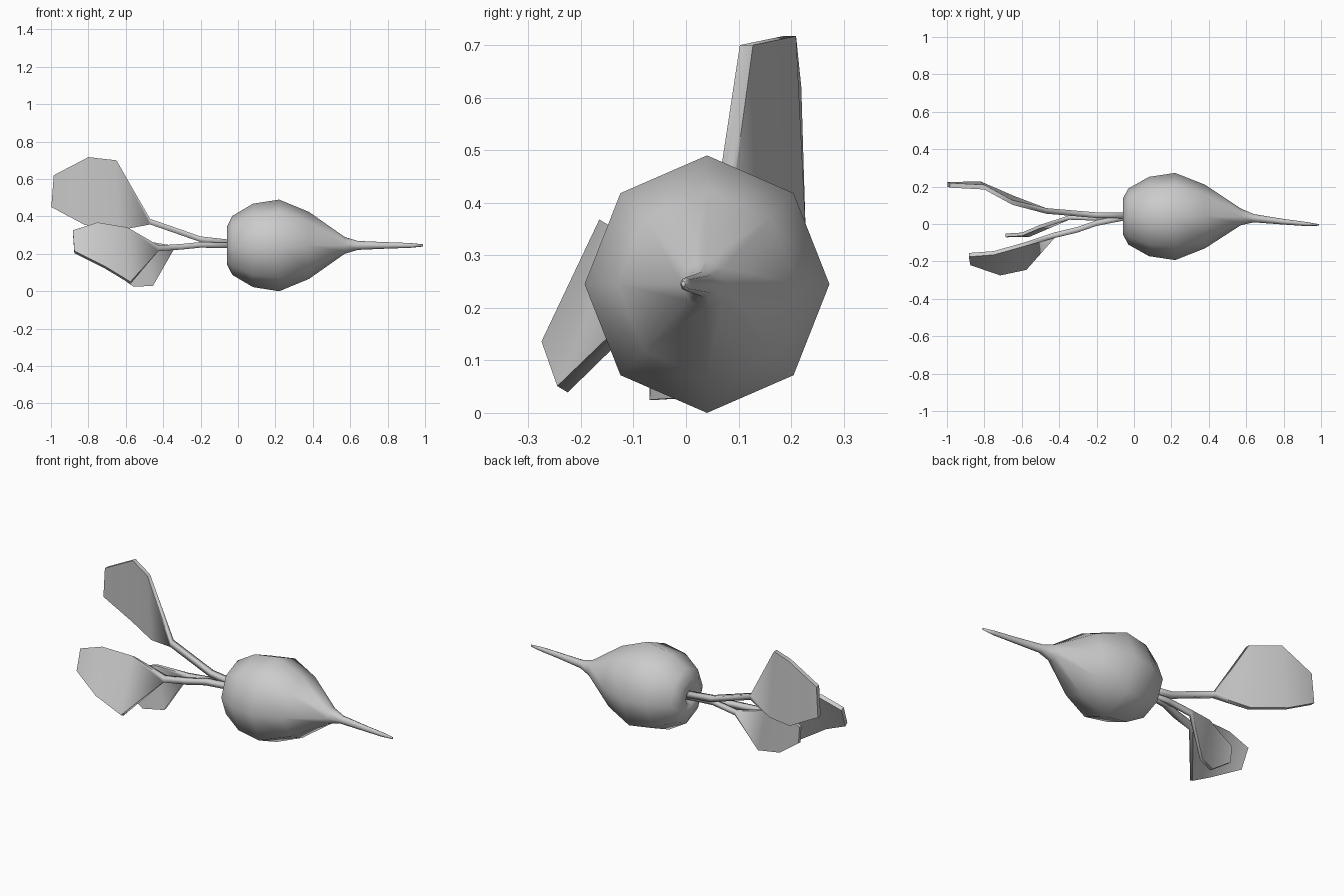
import bpy, bmesh
from math import cos, sin, pi
from mathutils import Vector

if "Cube" in bpy.data.objects:
    bpy.data.objects.remove(bpy.data.objects["Cube"])


def skin(name, rings, sharp_from=None):
    """Bridge equal-sized vertex rings into one capped, smooth mesh."""
    bm = bmesh.new()
    loops = [[bm.verts.new(p) for p in ring] for ring in rings]
    n = len(loops[0])
    for a, b in zip(loops, loops[1:]):
        for i in range(n):
            j = (i + 1) % n
            bm.faces.new((a[i], a[j], b[j], b[i]))
    bm.faces.new(loops[0])
    bm.faces.new(loops[-1])
    bmesh.ops.recalc_face_normals(bm, faces=bm.faces)
    for f in bm.faces:
        f.smooth = True
    # crisp rim along the blade
    if sharp_from is not None:
        for k in range(sharp_from, len(loops) - 1):
            for i in range(n):
                bm.edges.get((loops[k][i], loops[k + 1][i])).smooth = False
        for i in range(n):
            bm.edges.get((loops[-1][i], loops[-1][(i + 1) % n])).smooth = False
    mesh = bpy.data.meshes.new(name)
    bm.to_mesh(mesh)
    bm.free()
    obj = bpy.data.objects.new(name, mesh)
    bpy.context.collection.objects.link(obj)
    return obj


# Root bulb and tail: (x, centre y, radius y, radius z), starting in the crown dimple
profile = [
    (-0.02, 0.04, 0.025, 0.025), (-0.055, 0.04, 0.04, 0.04),
    (-0.06, 0.04, 0.095, 0.10), (-0.03, 0.04, 0.15, 0.158),
    (0.08, 0.04, 0.212, 0.223), (0.22, 0.04, 0.233, 0.245),
    (0.38, 0.04, 0.170, 0.179), (0.57, 0.038, 0.045, 0.045),
    (0.64, 0.031, 0.022, 0.024), (0.80, 0.012, 0.015, 0.017),
    (0.92, 0.0, 0.011, 0.013), (0.99, -0.005, 0.004, 0.006),
]
skin("root", [[(x, cy + ry * cos(i * pi / 4), 0.245 + rz * sin(i * pi / 4))
               for i in range(8)] for x, cy, ry, rz in profile])


def leaf(name, stem, upper, lower, thick, r=0.015):
    """Square stem that flares into a thin blade between two edges."""
    t = Vector(thick) / 2
    rings = []
    for p in stem:
        p, u, s = Vector(p), Vector((0, 0, r)), Vector((0, r, 0))
        rings.append([p + u - s, p + u + s, p - u + s, p - u - s])
    for u, l in zip(upper, lower):
        u, l = Vector(u), Vector(l)
        rings.append([u - t, u + t, l + t, l - t])
    skin(name, rings, len(stem) - 1)


# Tall leaf
leaf("leaf_tall",
     [(-0.02, 0.045, 0.258), (-0.20, 0.047, 0.278), (-0.47, 0.07, 0.372)],
     [(-0.65, 0.115, 0.70), (-0.80, 0.197, 0.717), (-0.985, 0.207, 0.62)],
     [(-0.64, 0.137, 0.325), (-0.82, 0.215, 0.355), (-0.998, 0.212, 0.45)],
     (0, 0.025, 0))
# Front leaf
leaf("leaf_front",
     [(-0.02, 0.04, 0.245), (-0.20, 0.005, 0.248), (-0.30, -0.03, 0.238),
      (-0.425, -0.06, 0.230)],
     [(-0.59, -0.11, 0.335), (-0.75, -0.155, 0.362), (-0.883, -0.165, 0.32)],
     [(-0.575, -0.235, 0.045), (-0.715, -0.265, 0.13), (-0.875, -0.21, 0.21)],
     (0, 0.020, -0.012))
# Small leaf
leaf("leaf_small",
     [(-0.02, 0.035, 0.24), (-0.20, 0.03, 0.25), (-0.345, 0.035, 0.232)],
     [(-0.505, -0.015, 0.27), (-0.60, -0.055, 0.255), (-0.688, -0.06, 0.205)],
     [(-0.455, -0.015, 0.028), (-0.56, -0.06, 0.025), (-0.68, -0.062, 0.11)],
     (0, 0.018, 0), 0.012)
